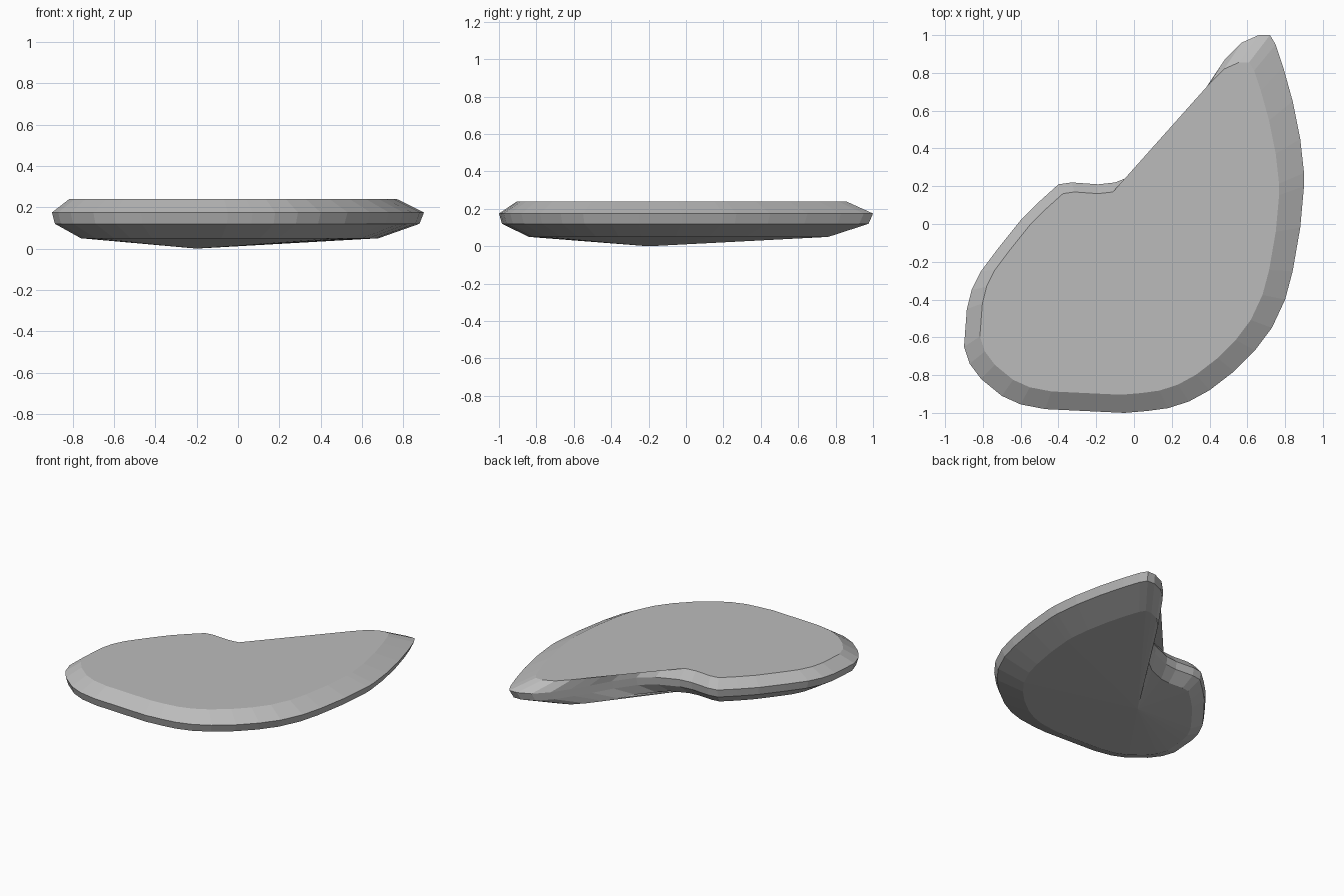
import bpy
import bmesh
from mathutils import Vector

# Remove only the default cube
default_cube = bpy.data.objects.get("Cube")
if default_cube:
    bpy.data.objects.remove(default_cube, do_unlink=True)


def make_material(name, color):
    material = bpy.data.materials.new(name)
    material.use_nodes = True
    material.diffuse_color = color
    shader = next(n for n in material.node_tree.nodes if n.type == "BSDF_PRINCIPLED")
    shader.inputs["Base Color"].default_value = color
    return material


# Widest outline of the stone, counter-clockwise from the pointed end
TIP = [(.72, 1), (.66, 1), (.57, .96), (.48, .87)]
NOTCH = [(.4, .75), (.33, .64), (.25, .5), (.15, .36), (.05, .28), (-.05, .24)]
LOBE = [(-.1, .22), (-.19, .21), (-.33, .22), (-.4, .21), (-.5, .12),
        (-.6, .02), (-.72, -.13), (-.81, -.25), (-.86, -.35), (-.885, -.45),
        (-.9, -.65), (-.87, -.74), (-.81, -.82), (-.7, -.91), (-.6, -.955),
        (-.47, -.98)]
BELLY = [(-.05, -1), (.07, -.99), (.18, -.975), (.29, -.94), (.4, -.88),
         (.53, -.78), (.64, -.67), (.73, -.55), (.8, -.4), (.84, -.25),
         (.88, -.02), (.9, .2), (.9, .27), (.88, .45), (.84, .65),
         (.79, .83), (.75, .95)]
OUTLINE = TIP + NOTCH + LOBE + BELLY

# Horizontal rings as (height, scale about the lowest point)
CENTRE = Vector((-.2, -.2))
RINGS = [(.05, .8), (.12, .98), (.175, 1), (.24, .88)]


def add_ring(bm, height, scale):
    ring = []
    for point in OUTLINE:
        flat = CENTRE + (Vector(point) - CENTRE) * scale
        ring.append(bm.verts.new((flat.x, flat.y, height)))
    return ring


def build_stone(name, material):
    bm = bmesh.new()
    rings = [add_ring(bm, height, scale) for height, scale in RINGS]
    count = len(OUTLINE)

    # Bevelled side bands
    for lower, upper in zip(rings, rings[1:]):
        for i in range(count):
            j = (i + 1) % count
            bm.faces.new((lower[i], lower[j], upper[j], upper[i]))

    # Shallow pointed underside
    apex = bm.verts.new((CENTRE.x, CENTRE.y, 0))
    base = rings[0]
    for i in range(count):
        bm.faces.new((apex, base[(i + 1) % count], base[i]))

    # Flat top, with a straight ledge overhanging the notch
    top = rings[-1]
    bm.faces.new(top)
    first = len(TIP) - 1
    last = len(TIP) + len(NOTCH)
    bm.faces.new(list(reversed(top[first:last + 1])))

    mesh = bpy.data.meshes.new(name)
    bm.to_mesh(mesh)
    bm.free()
    mesh.materials.append(material)
    stone = bpy.data.objects.new(name, mesh)
    bpy.context.collection.objects.link(stone)
    return stone


stone_grey = make_material("stone_grey", (.5, .5, .5, 1))
build_stone("flat_stone", stone_grey)
